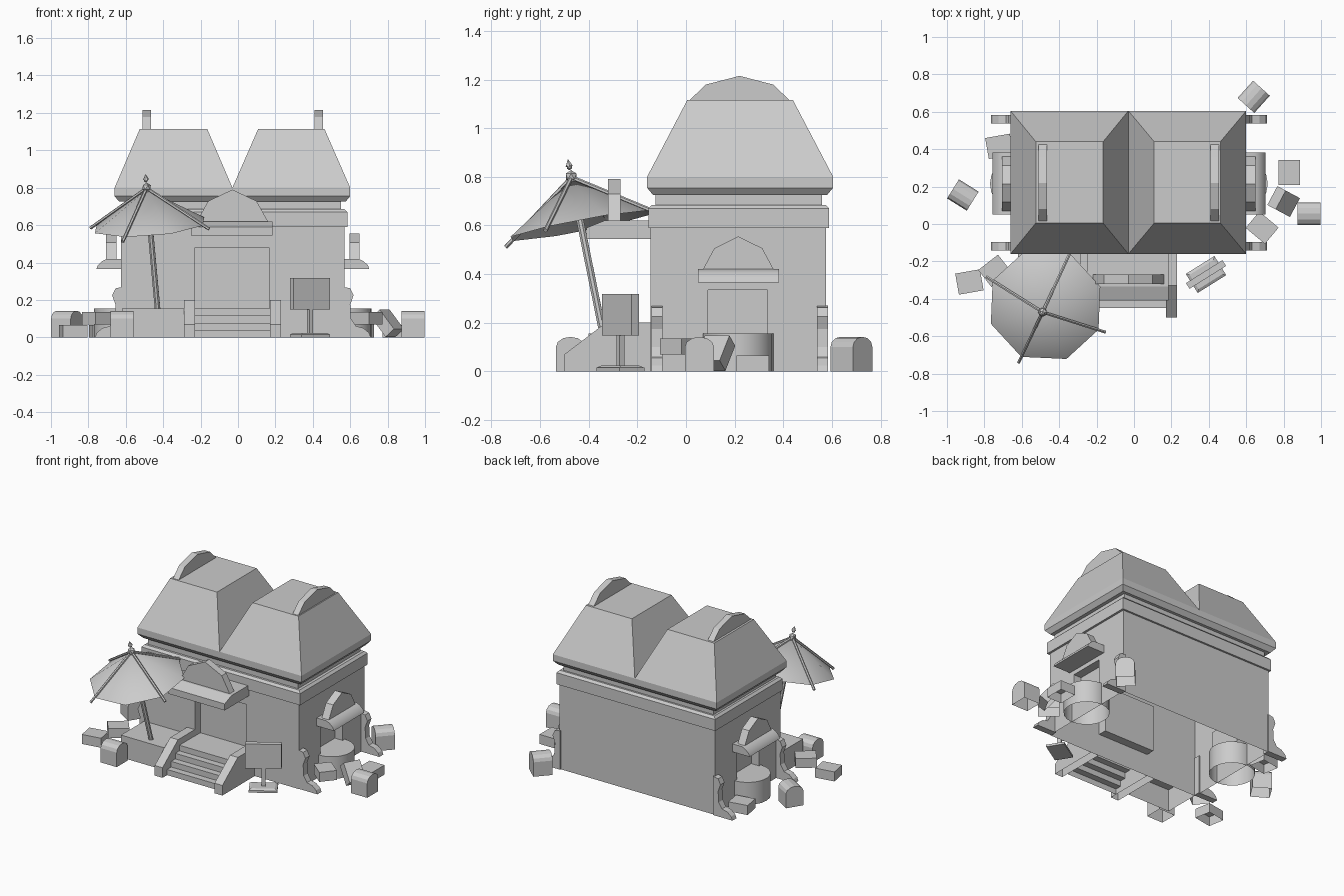
import bpy, bmesh
from math import radians, sin, cos, pi
from mathutils import Vector, Matrix

cube = bpy.data.objects.get("Cube")
if cube:
    bpy.data.objects.remove(cube, do_unlink=True)

stone = bpy.data.materials.new("plain_grey")
GREY = (0.6, 0.6, 0.6, 1)
stone.diffuse_color = GREY
stone.use_nodes = True
stone.node_tree.nodes["Principled BSDF"].inputs["Base Color"].default_value = GREY


def finish(name, bm, loc=(0, 0, 0), rot=(0, 0, 0), open_bottom=False):
    bmesh.ops.recalc_face_normals(bm, faces=bm.faces)
    if open_bottom:
        low = min(v.co.z for v in bm.verts)
        drop = [f for f in bm.faces if all(v.co.z < low + 0.001 for v in f.verts)]
        bmesh.ops.delete(bm, geom=drop, context="FACES")
    me = bpy.data.meshes.new(name)
    bm.to_mesh(me)
    bm.free()
    me.materials.append(stone)
    ob = bpy.data.objects.new(name, me)
    bpy.context.collection.objects.link(ob)
    ob.location = loc
    ob.rotation_euler = [radians(a) for a in rot]
    return ob


def loft(name, rings, **kw):
    """Stack of rectangles (x0, x1, y0, y1, z) joined by sloped walls."""
    bm = bmesh.new()
    loops = [[bm.verts.new(p) for p in ((a, c, z), (b, c, z), (b, d, z), (a, d, z))]
             for a, b, c, d, z in rings]
    for lo, hi in zip(loops, loops[1:]):
        for i in range(4):
            j = (i + 1) % 4
            bm.faces.new((lo[i], lo[j], hi[j], hi[i]))
    bm.faces.new(loops[0])
    bm.faces.new(loops[-1])
    return finish(name, bm, **kw)


def box(name, x0, x1, y0, y1, z0, z1, **kw):
    return loft(name, [(x0, x1, y0, y1, z0), (x0, x1, y0, y1, z1)], **kw)


def prism(name, profile, axis, a, b, **kw):
    """Profile of (across, up) points extruded along x or y from a to b."""
    bm = bmesh.new()
    ends = [[bm.verts.new((t, u, z) if axis == "x" else (u, t, z)) for u, z in profile]
            for t in (a, b)]
    n = len(profile)
    for i in range(n):
        j = (i + 1) % n
        bm.faces.new((ends[0][i], ends[0][j], ends[1][j], ends[1][i]))
    for e in ends:
        bm.faces.new(e)
    return finish(name, bm, **kw)


def arch(mid, half, base, height):
    shape = ((-1, 0), (-0.68, 0.64), (0, 1), (0.68, 0.64), (1, 0))
    return [(mid + half * u, base + height * v) for u, v in shape]


def rod(name, p, q, r, sides=8, r2=None):
    p, q = Vector(p), Vector(q)
    bm = bmesh.new()
    turn = (q - p).to_track_quat("Z", "Y").to_matrix().to_4x4()
    bmesh.ops.create_cone(bm, cap_ends=True, segments=sides, radius1=r,
                          radius2=r if r2 is None else r2, depth=(q - p).length,
                          matrix=Matrix.Translation((p + q) / 2) @ turn)
    return finish(name, bm)


def smooth(ob, angle=40):
    bpy.ops.object.select_all(action="DESELECT")
    ob.select_set(True)
    bpy.context.view_layer.objects.active = ob
    bpy.ops.object.shade_smooth_by_angle(angle=radians(angle))


LEFT, RIGHT, FRONT, BACK = -0.625, 0.57, -0.145, 0.575
MID_X, MID_Y = -0.03, 0.215

# Main walls with three recessed doorways
walls = box("walls", LEFT, RIGHT, FRONT, BACK, 0, 0.6)
cutters = [box("front_door_cutter", -0.23, 0.165, FRONT - 0.1, FRONT + 0.06, 0.155, 0.48)]
for x in (LEFT, RIGHT):
    cutters.append(box("side_door_cutter", x - 0.06, x + 0.06, 0.09, 0.335, 0.155, 0.335))
for c in cutters:
    c.hide_render = True
    c.hide_set(True)
    m = walls.modifiers.new("doorway", "BOOLEAN")
    m.object, m.solver = c, "EXACT"
bpy.context.view_layer.update()
cut = bpy.data.meshes.new_from_object(
    walls.evaluated_get(bpy.context.evaluated_depsgraph_get()))
walls.modifiers.clear()
bm = bmesh.new()
bm.from_mesh(cut)
floor = [f for f in bm.faces if f.normal.z < -0.9 and f.calc_center_median().z < 0.01]
bmesh.ops.delete(bm, geom=floor, context="FACES")
bm.to_mesh(walls.data)
bm.free()
for c in cutters:
    bpy.data.objects.remove(c, do_unlink=True)

# Cornice, neck and eaves
loft("cornice", [(-0.635, 0.585, -0.155, 0.588, 0.59), (-0.635, 0.585, -0.155, 0.588, 0.67),
                 (-0.62, 0.57, -0.14, 0.573, 0.685)])
box("roof_neck", -0.605, 0.55, -0.125, 0.56, 0.67, 0.73)
loft("eaves", [(-0.635, 0.575, -0.135, 0.58, 0.725), (-0.66, 0.6, -0.16, 0.605, 0.755),
               (-0.66, 0.6, -0.16, 0.605, 0.8)])

# Twin hipped roofs, each with a ridge crest
for side, x0, x1, t0, t1, c in (("right", -0.66, MID_X, -0.525, -0.165, -0.488),
                                ("left", MID_X, 0.6, 0.108, 0.462, 0.432)):
    loft(side + "_roof", [(x0, x1, -0.16, 0.605, 0.8), (t0, t1, 0.005, 0.44, 1.115)])
    prism(side + "_roof_crest", arch(0.22, 0.205, 1.115, 0.1), "x", c - 0.022, c + 0.022)

# Front awning, steps and terrace
prism("front_awning", [(FRONT, 0.545), (-0.41, 0.545), (-0.41, 0.59), (-0.335, 0.62),
                       (FRONT, 0.62)], "x", -0.25, 0.185)
prism("front_awning_arch", arch(MID_X, 0.19, 0.62, 0.17), "y", -0.32, -0.27)
stairs = [(FRONT, 0)]
for i in range(4):
    y = -0.45 + 0.045 * i
    stairs += [(y, 0.039 * i), (y, 0.039 * (i + 1))]
prism("front_steps", stairs + [(FRONT, 0.156)], "x", -0.23, 0.17, open_bottom=True)
for x in (-0.29, 0.17):
    prism("step_side_wall", [(FRONT, 0), (-0.5, 0), (-0.5, 0.07), (-0.33, 0.2), (FRONT, 0.2)],
          "x", x, x + 0.06, open_bottom=True)
box("terrace", -0.62, -0.29, -0.4, FRONT, 0, 0.155, open_bottom=True)

# Side awnings, round doorsteps and corner scrolls
scroll = [(-0.01, 0), (-0.01, 0.27), (0.03, 0.262), (0.048, 0.225), (0.03, 0.175), (0.035, 0.1),
          (0.06, 0.06), (0.1, 0.05), (0.13, 0.025), (0.14, 0)]
hood = [(0, 0.365), (0.132, 0.365), (0.125, 0.385), (0.1, 0.408), (0.075, 0.42), (0, 0.42)]
for side, wall, s in (("right", LEFT, -1), ("left", RIGHT, 1)):
    smooth(prism(side + "_awning", [(wall + s * u, z) for u, z in hood], "y", 0.05, 0.383), 35)
    prism(side + "_awning_arch", arch(MID_Y, 0.145, 0.42, 0.135), "x",
          wall + s * 0.025, wall + s * 0.08)
    bm = bmesh.new()
    bmesh.ops.create_cone(bm, cap_ends=True, segments=20, radius1=0.145, radius2=0.145,
                          depth=0.155)
    smooth(finish(side + "_doorstep", bm, loc=(wall, MID_Y, 0.0775), open_bottom=True))
    for y in (-0.142, 0.538):
        prism(side + "_corner_scroll", [(wall + s * u, z) for u, z in scroll], "y", y, y + 0.045)

# Tilted parasol: pole, canopy, ribs and finial
apex = Vector((-0.488, -0.47, 0.79))
lean = Vector((-0.08, -0.19, 1)).normalized()
tilt = lean.to_track_quat("Z", "Y")
hub = apex - lean * 0.195
rod("parasol_pole", (-0.43, -0.34, 0.15), apex, 0.016)
bm = bmesh.new()
rim = []
for k in range(8):
    a = radians(65 + 45 * k)
    flat = Vector((cos(a), sin(a), 0))
    flat -= lean * flat.dot(lean)
    rim.append(hub + flat.normalized() * 0.312)
top = bm.verts.new(apex)
ring = [bm.verts.new(p) for p in rim]
for i in range(8):
    bm.faces.new((top, ring[i], ring[(i + 1) % 8]))
smooth(finish("parasol_canopy", bm), 50)
for p in rim[::2]:
    rod("parasol_rib", apex + lean * 0.008, p + (p - apex) * 0.12 + lean * 0.006, 0.009, 6)
for h, r in ((0.012, 0.026), (0.05, 0.012)):
    bm = bmesh.new()
    bmesh.ops.create_icosphere(bm, subdivisions=1, radius=r)
    finish("parasol_finial", bm, loc=apex + lean * h)
rod("parasol_finial_tip", apex + lean * 0.055, apex + lean * 0.085, 0.016, 6, 0)

# Sign board on a stand
at = dict(loc=(0.385, -0.27, 0), rot=(0, 0, 32))
loft("sign_base", [(-0.09, 0.09, -0.06, 0.06, 0), (-0.09, 0.09, -0.06, 0.06, 0.015),
                   (-0.075, 0.075, -0.045, 0.045, 0.024)], **at)
box("sign_post", -0.012, 0.012, -0.012, 0.012, 0.02, 0.16, **at)
box("sign_board", -0.115, 0.115, -0.018, 0.018, 0.148, 0.318, **at)

# Round-topped chests around the house
for x, y, r in ((-0.62, -0.475, 0), (-0.915, 0.155, -32), (0.64, 0.68, 48), (0.935, 0.055, 0)):
    lid = [(0.06 * cos(pi * k / 6), 0.1 + 0.042 * sin(pi * k / 6)) for k in range(7)]
    prism("chest", [(-0.06, 0), (0.06, 0)] + lid, "x", -0.062, 0.062,
          loc=(x, y, 0), rot=(0, 0, r), open_bottom=True)

# Low crates, some raised and one leaning
for x, y, z, rot in ((-0.88, -0.31, 0.033, (0, 0, 10)), (-0.745, -0.25, 0.103, (0, 0, 38)),
                     (-0.72, 0.415, 0.033, (0, 0, 10)), (0.83, 0.275, 0.033, (0, 0, 90)),
                     (0.685, -0.02, 0.103, (0, 0, -40)), (0.8, 0.12, 0.075, (0, 50, -28))):
    box("crate", -0.067, 0.067, -0.057, 0.057, -0.033, 0.033,
        loc=(x, y, z), rot=rot, open_bottom=True)
